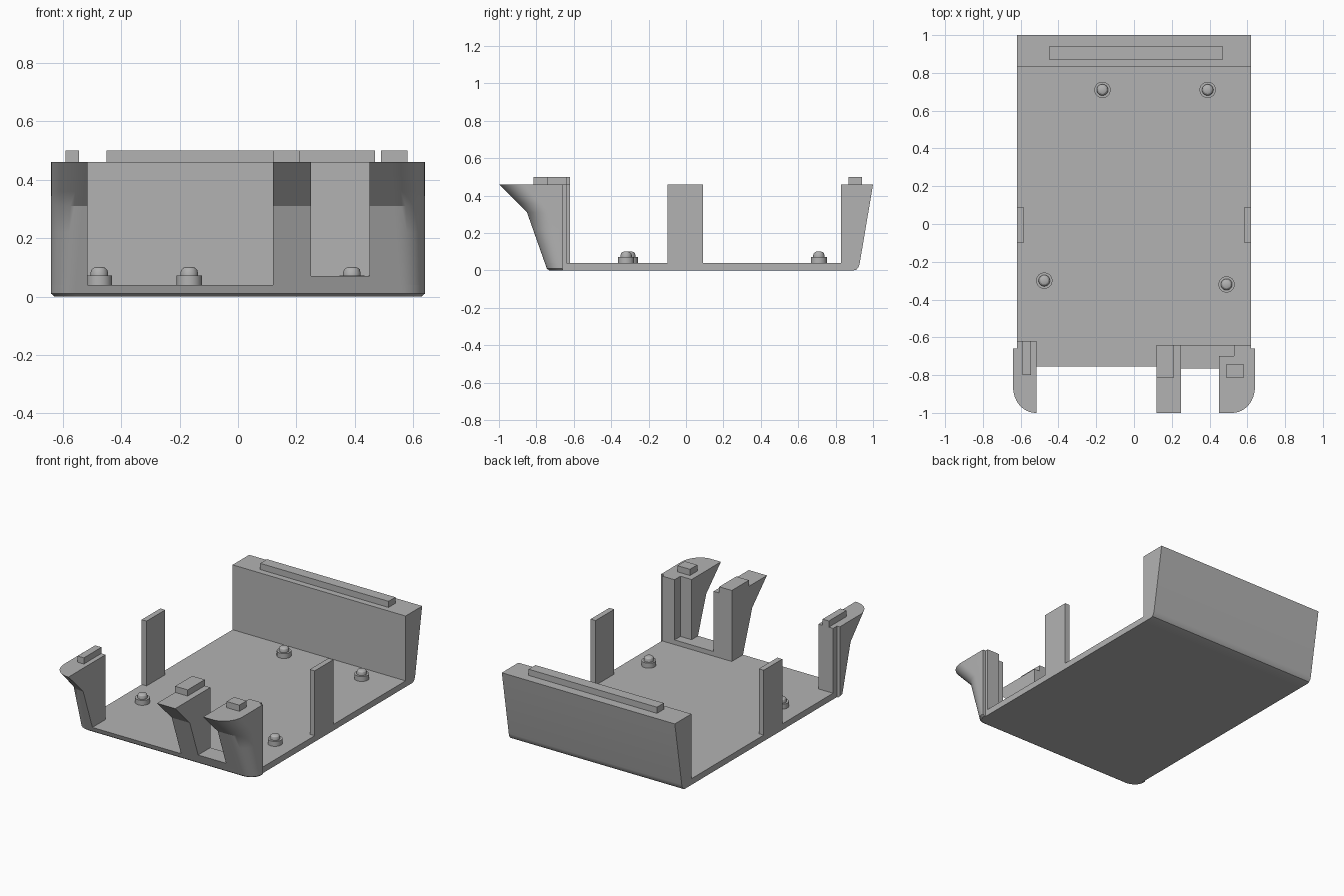
import bpy, bmesh, math

if "Cube" in bpy.data.objects:
    bpy.data.objects.remove(bpy.data.objects["Cube"])

grey = bpy.data.materials.new("grey plastic")
grey.diffuse_color = (0.45, 0.45, 0.45, 1)
grey.use_nodes = True
grey.node_tree.nodes["Principled BSDF"].inputs["Base Color"].default_value = grey.diffuse_color


def finish(name, bm, smooth=False):
    bmesh.ops.recalc_face_normals(bm, faces=bm.faces)
    me = bpy.data.meshes.new(name)
    bm.to_mesh(me)
    bm.free()
    ob = bpy.data.objects.new(name, me)
    bpy.context.collection.objects.link(ob)
    me.materials.append(grey)
    if smooth:
        bpy.ops.object.select_all(action='DESELECT')
        ob.select_set(True)
        bpy.context.view_layer.objects.active = ob
        bpy.ops.object.shade_smooth_by_angle(angle=math.radians(25))
    return ob


def loft(name, rings, smooth=False):
    """Skin equal-length rings of 3D points and cap both ends."""
    bm = bmesh.new()
    vs = [[bm.verts.new(p) for p in r] for r in rings]
    n = len(vs[0])
    for a, b in zip(vs, vs[1:]):
        for i in range(n):
            j = (i + 1) % n
            bm.faces.new((a[i], a[j], b[j], b[i]))
    bm.faces.new(vs[0][::-1])
    bm.faces.new(vs[-1])
    return finish(name, bm, smooth)


def box(name, x0, x1, y0, y1, z0, z1):
    ring = [(x0, y0), (x1, y0), (x1, y1), (x0, y1)]
    return loft(name, [[(x, y, z) for x, y in ring] for z in (z0, z1)])


def side_profile(name, pts, x0, x1, smooth=False):
    return loft(name, [[(x, y, z) for y, z in pts] for x in (x0, x1)], smooth)


TOP = 0.46
FLOOR = 0.04


# Flared front: y of the front face at a given height
def front_y(z):
    keys = [(0, -0.73), (0.01, -0.744), (0.31, -0.85), (TOP, -1.0)]
    for (z0, y0), (z1, y1) in zip(keys, keys[1:]):
        if z <= z1:
            return y0 + (y1 - y0) * (z - z0) / (z1 - z0)
    return keys[-1][1]


# Rounded front corner, from the outer side round to the front face
def corner(z, side):
    yf = front_y(z)
    xo = 0.64 - (0.012 if z == 0 else 0)
    rx = 0.08 + 0.04 * z / TOP
    ry = min(-0.661 - yf, 0.08 + 0.055 * z / TOP)
    return [(side * (xo - rx + rx * math.cos(t)), yf + ry - ry * math.sin(t), z)
            for t in (math.pi / 2 * k / 12 for k in range(13))]


# Floor plate with the wider rounded front edge
def floor_ring(z):
    xo = 0.64 - (0.012 if z == 0 else 0)
    return ([(-0.62, 0.83, z), (-0.62, -0.66, z), (-xo, -0.66, z)] + corner(z, -1)
            + corner(z, 1)[::-1] + [(xo, -0.66, z), (0.62, -0.66, z), (0.62, 0.83, z)])


loft("floor_plate", [floor_ring(z) for z in (0, 0.01, FLOOR)], True)

# Sloped back wall and its top ridge
side_profile("back_wall", [(0.83, 0), (0.895, 0), (0.912, 0.005), (0.923, 0.018),
                           (0.929, 0.04), (1.0, TOP), (0.83, TOP)], -0.62, 0.62, True)
box("back_ridge", -0.45, 0.47, 0.87, 0.94, TOP, 0.5)

# Side posts
for s, n in ((-1, "left"), (1, "right")):
    xs = sorted((s * 0.585, s * 0.62))
    box(n + "_side_post", xs[0], xs[1], -0.10, 0.09, FLOOR, TOP)

# Flared front corner posts
levels = [FLOOR, 0.13, 0.22, 0.31, 0.36, 0.41, TOP]


def corner_post(name, side, inner):
    back = inner[-1][1]
    rings = []
    for z in levels:
        r = [(x, y, z) for x, y in inner]
        r += [(side * 0.62, back, z), (side * 0.62, -0.66, z), (side * 0.64, -0.66, z)]
        r += corner(z, side) + [(inner[0][0], front_y(z), z)]
        rings.append(r)
    loft(name, rings, True)


corner_post("left_front_post", -1, [(-0.515, -0.62)])
corner_post("right_front_post", 1, [(0.45, -0.70), (0.53, -0.70), (0.53, -0.64)])

# Middle front post and the low sill beside it
side_profile("middle_front_post", [(-0.64, FLOOR), (front_y(FLOOR), FLOOR), (-0.85, 0.31),
                                   (-1.0, TOP), (-0.64, TOP)], 0.12, 0.25)
side_profile("front_sill", [(-0.64, FLOOR), (front_y(FLOOR), FLOOR),
                            (front_y(0.07), 0.07), (-0.64, 0.07)], 0.25, 0.53)

# Locating tabs on the front posts
box("left_tab", -0.59, -0.545, -0.80, -0.62, TOP, 0.5)
box("middle_tab", 0.12, 0.21, -0.815, -0.64, TOP, 0.5)
box("right_tab", 0.49, 0.58, -0.815, -0.74, TOP, 0.5)

# Round pegs on collars
peg_profile = [(0.043, FLOOR), (0.043, 0.072), (0.03, 0.072), (0.03, 0.082),
               (0.027, 0.092), (0.021, 0.098), (0.012, 0.101)]
for k, (px, py) in enumerate([(-0.167, 0.71), (0.39, 0.71), (-0.475, -0.30), (0.49, -0.32)]):
    loft("peg_%d" % (k + 1),
         [[(px + r * math.cos(a), py + r * math.sin(a), z)
           for a in (2 * math.pi * i / 32 for i in range(32))] for r, z in peg_profile], True)
